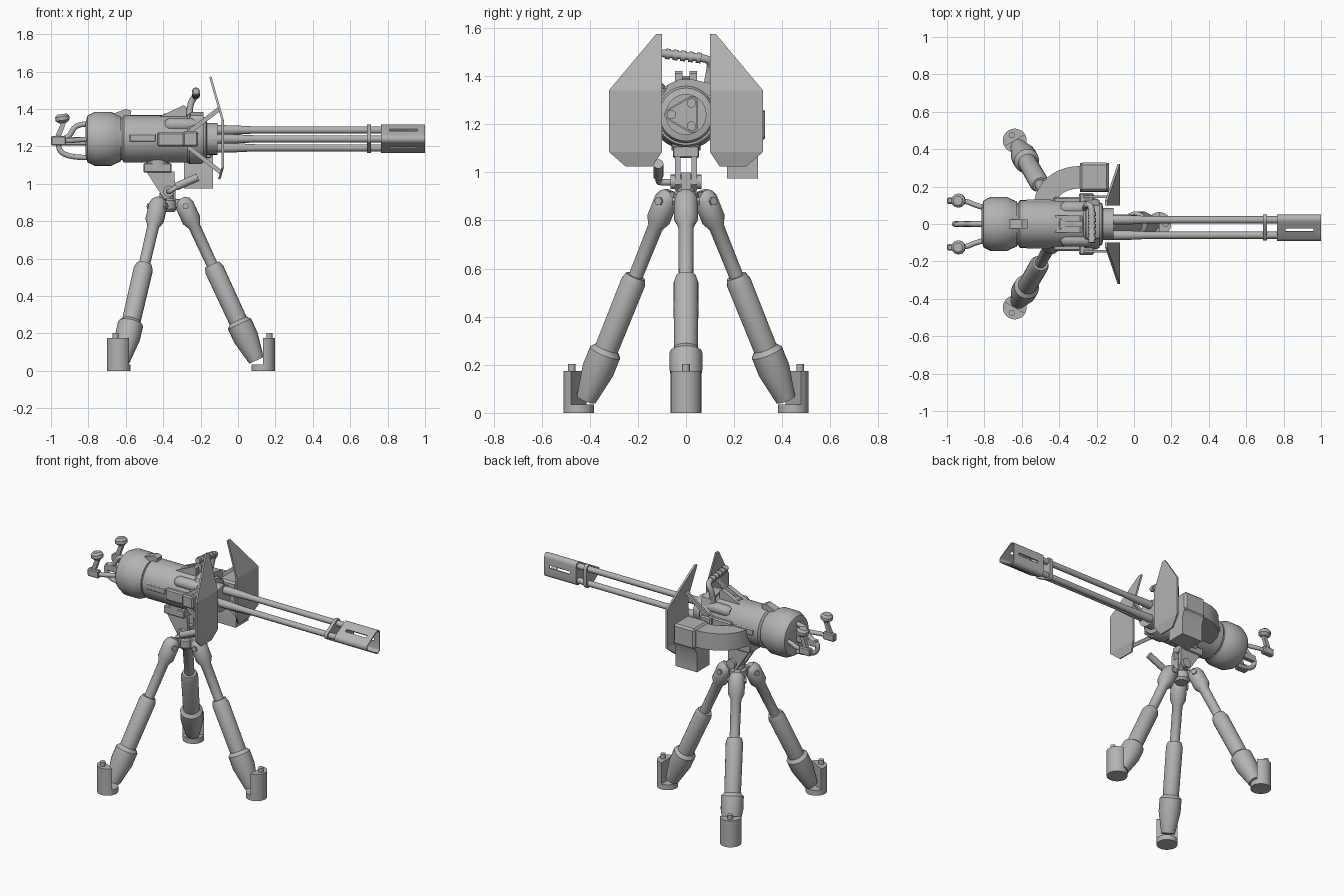
import bpy, bmesh, math
from mathutils import Vector, Matrix

if "Cube" in bpy.data.objects:
    bpy.data.objects.remove(bpy.data.objects["Cube"])

steel = bpy.data.materials.new("plain grey steel")
steel.use_nodes = True
steel.diffuse_color = (0.45, 0.45, 0.45, 1)
steel.node_tree.nodes["Principled BSDF"].inputs["Base Color"].default_value = (0.45, 0.45, 0.45, 1)

AXIS_Z = 1.24    # height of the barrel axis
HUB_X = -0.38    # centre of the tripod


def activate(ob):
    bpy.ops.object.select_all(action='DESELECT')
    ob.select_set(True)
    bpy.context.view_layer.objects.active = ob


def finish(name, bm, smooth=True):
    bmesh.ops.recalc_face_normals(bm, faces=bm.faces)
    me = bpy.data.meshes.new(name)
    bm.to_mesh(me)
    bm.free()
    ob = bpy.data.objects.new(name, me)
    bpy.context.collection.objects.link(ob)
    me.materials.append(steel)
    if smooth:
        activate(ob)
        bpy.ops.object.shade_smooth_by_angle(angle=math.radians(32))
    return ob


def loft(name, rings, smooth=True):
    """Skin a list of equal-length point loops and cap both ends."""
    bm = bmesh.new()
    loops = [[bm.verts.new(p) for p in ring] for ring in rings]
    for a, b in zip(loops, loops[1:]):
        for i in range(len(a)):
            j = (i + 1) % len(a)
            bm.faces.new((a[i], a[j], b[j], b[i]))
    bm.faces.new(loops[0])
    bm.faces.new(loops[-1])
    return finish(name, bm, smooth)


def lathe(name, start, direction, profile, sides=24):
    """Turn (distance, radius) pairs around a line."""
    start = Vector(start)
    q = Vector(direction).to_track_quat('Z', 'Y')
    turn = [2 * math.pi * i / sides for i in range(sides)]
    return loft(name, [[start + q @ Vector((r * math.cos(a), r * math.sin(a), d)) for a in turn]
                       for d, r in profile])


def rod(name, a, b, r, sides=16):
    d = Vector(b) - Vector(a)
    return lathe(name, a, d, [(0, r), (d.length, r)], sides)


def prism(name, pts, axis, lo, hi):
    """Extrude a flat outline along the named axis."""
    place = {'x': lambda u, v, w: (w, u, v), 'y': lambda u, v, w: (u, w, v),
             'z': lambda u, v, w: (u, v, w)}[axis]
    return loft(name, [[place(u, v, w) for u, v in pts] for w in (lo, hi)])


def box(name, x, y, z, bevel=0.0):
    bm = bmesh.new()
    size = [b - a for a, b in (x, y, z)]
    mid = [(a + b) / 2 for a, b in (x, y, z)]
    bmesh.ops.create_cube(bm, size=1, matrix=Matrix.Translation(mid) @ Matrix.Diagonal((*size, 1)))
    if bevel:
        bmesh.ops.bevel(bm, geom=bm.edges[:], offset=bevel, segments=1, affect='EDGES')
    return finish(name, bm, False)


def tube(name, pts, r):
    """Round bar through points, softened at the bends."""
    cu = bpy.data.curves.new(name, 'CURVE')
    cu.dimensions = '3D'
    cu.bevel_depth, cu.bevel_resolution, cu.use_fill_caps = r, 3, True
    sp = cu.splines.new('NURBS')
    sp.points.add(len(pts) - 1)
    for p, co in zip(sp.points, pts):
        p.co = (*co, 1)
    sp.use_endpoint_u, sp.order_u, sp.resolution_u = True, 3, 5
    ob = bpy.data.objects.new(name, cu)
    bpy.context.collection.objects.link(ob)
    cu.materials.append(steel)
    activate(ob)
    bpy.ops.object.convert(target='MESH')
    bpy.ops.object.shade_smooth_by_angle(angle=math.radians(40))
    return bpy.context.object


# Gun housing: rear drum, main body and front collar
lathe("rear_drum", (-0.815, 0, AXIS_Z), (1, 0, 0),
      [(0, .085), (.01, .125), (.05, .145), (.135, .145), (.165, .13), (.19, .12)], 32)
lathe("main_body", (-0.64, 0, AXIS_Z), (1, 0, 0),
      [(0, .112), (.02, .112), (.03, .127), (.44, .127), (.47, .11), (.475, .085), (.53, .085)], 32)
lathe("front_collar", (-0.27, 0, AXIS_Z), (1, 0, 0),
      [(0, .127), (.01, .135), (.07, .135), (.085, .127)], 32)

# Three barrels, clamp and muzzle
third = [math.radians(a) for a in (60, 180, 300)]
for i, a in enumerate(third):
    pos = (-0.13, -0.005 + .055 * math.cos(a), AXIS_Z + .055 * math.sin(a))
    lathe(f"barrel_{i + 1}", pos, (1, 0, 0),
          [(0, .026), (.1, .025), (.22, .019), (1.0, .019)], 16)


def tri_ring(x, reach, r):
    """Rounded triangle around the barrel axis."""
    pts = []
    for a in third:
        for k in range(-3, 4):
            t = a + k * math.radians(20)
            pts.append((x, -0.005 + reach * math.cos(a) + r * math.cos(t),
                        AXIS_Z + reach * math.sin(a) + r * math.sin(t)))
    return pts


loft("barrel_clamp", [tri_ring(.69, .058, .026), tri_ring(.712, .058, .026)])
muzzle = loft("muzzle_shroud", [tri_ring(x, .06, r) for x, r in
                                ((.8, .018), (.765, .018), (.765, .025), (1, .025), (1, .018), (.8, .018))][1:])
for i, a in enumerate(third):
    t = a + math.pi / 3
    cutter = box("slot_cutter", (.81, .96), (-.02, .02), (-.009, .009))
    cutter.rotation_euler.x = t
    cutter.location = (0, -0.005 + .055 * math.cos(t), AXIS_Z + .055 * math.sin(t))
    cutter.hide_render = True
    mod = muzzle.modifiers.new("slot", 'BOOLEAN')
    mod.operation, mod.solver, mod.object = 'DIFFERENCE', 'EXACT', cutter
    activate(muzzle)
    bpy.ops.object.modifier_apply(modifier=mod.name)
    bpy.data.objects.remove(cutter)

# Folded shields with struts, side boxes and covers, on both sides
for side, s in (("left", 1), ("right", -1)):
    bm = bmesh.new()
    rows = [[bm.verts.new((x, s * y, z)) for y in (inner, outer)] for x, inner, outer, z in
            ((-.148, .1, .125, 1.572), (-.082, .1, .32, 1.34), (-.082, .1, .32, 1.085), (-.1, .14, .25, 1.025))]
    for a, b in zip(rows, rows[1:]):
        bm.faces.new((a[0], a[1], b[1], b[0]))
    shield = finish(f"{side}_shield", bm, False)
    thick = shield.modifiers.new("thickness", 'SOLIDIFY')
    thick.thickness, thick.offset = .012, 0
    for part, z0, z1, x1 in (("upper", 1.27, 1.4, -.1), ("lower", 1.2, 1.06, -.09)):
        prism(f"{side}_{part}_strut", [(-.27, z0 - .015), (-.27, z0 + .015), (x1, z1 + .015), (x1, z1 - .015)],
              'y', s * .138, s * .152)
    box(f"{side}_side_box", (-.43, -.22), sorted((s * .08, s * .145)), (1.2, 1.275), .008)
    box(f"{side}_strut_mount", (-.295, -.215), sorted((s * .1, s * .165)), (1.2, 1.28), .008)
    lathe(f"{side}_top_canister", (-.39, s * .085, 1.315), (1, 0, 0),
          [(0, .022), (.02, .035), (.14, .035), (.165, .025)], 12)
    box(f"{side}_side_rail", (-.58, -.44), sorted((s * .1, s * .13)), (1.225, 1.265), .005)

    # Rear grips: bent arm, sloping stem and thumb pad
    y = s * .125
    tube(f"{side}_grip_arm", [(-.79, s * .085, 1.24), (-.85, s * .1, 1.235), (-.9, y, 1.23), (-.96, y, 1.23)], .014)
    box(f"{side}_grip_block", (-1, -.92), (y - .017, y + .017), (1.205, 1.255), .006)
    prism(f"{side}_grip_stem", [(-.98, 1.245), (-.95, 1.245), (-.915, 1.34), (-.94, 1.34)], 'y', y - .011, y + .011)
    lathe(f"{side}_thumb_pad", (-.935, y, 1.325), (-.15, 0, 1), [(0, .02), (.015, .038), (.035, .038), (.048, .025)], 12)

# Rear centre loop
tube("rear_trigger_loop", [(-.8, 0, 1.32), (-.87, 0, 1.32), (-.9, 0, 1.25), (-.97, 0, 1.23),
                           (-.94, 0, 1.14), (-.8, 0, 1.14)], .015)
box("trigger_bar", (-.96, -.8), (-.014, .014), (1.205, 1.25), .004)

# Top details: rear wedge, notched sight, carry handle
prism("rear_wedge", [(-.68, 1.37), (-.6, 1.4), (-.57, 1.39), (-.58, 1.33), (-.68, 1.33)], 'y', -.025, .025)
for side, s in (("left", 1), ("right", -1)):
    prism(f"{side}_sight_fin", [(-.43, 1.355), (-.29, 1.42), (-.275, 1.41), (-.275, 1.34), (-.42, 1.33)],
          'y', s * .014, s * .045)
box("sight_base", (-.4, -.27), (-.03, .03), (1.34, 1.375), .005)
prism("handle_bracket", [(-.09, 1.33), (-.075, 1.365), (-.03, 1.385), (.03, 1.385), (.1, 1.37), (.11, 1.32)],
      'x', -.255, -.185)
tube("carry_handle", [(-.225, -.1, 1.495), (-.225, -.02, 1.485), (-.225, .075, 1.475),
                      (-.235, .105, 1.46), (-.26, .1, 1.42), (-.26, .085, 1.34)], .017)
for i in range(5):
    y = -.085 + i * .032
    rod(f"handle_rib_{i + 1}", (-.225, y, 1.493 - i * .004), (-.225, y + .02, 1.49 - i * .004), .022)

# Ammunition box and curved feed chute
arc = [math.radians(180 - 9 * i) for i in range(11)]
chute = [(-.29 + .245 * math.cos(a), .1 + .21 * math.sin(a)) for a in arc]
chute += [(-.29 + .13 * math.cos(a), .1 + .09 * math.sin(a)) for a in reversed(arc)]
prism("feed_chute", [(-.535, .03)] + chute + [(-.42, .03)], 'z', 1.145, 1.255)
box("ammo_box_lid", (-.29, -.135), (.175, .328), (1.13, 1.265), .012)
prism("ammo_box", [(.17, .975), (.3, .975), (.3, 1.09), (.325, 1.15), (.18, 1.15), (.17, 1.1)], 'x', -.29, -.135)

# Yoke between gun and tripod
box("yoke_top", (-.505, -.355), (-.055, .055), (1.06, 1.11), .005)
lathe("yoke_pivot", (-.43, 0, 1.09), (0, 0, 1), [(0, .06), (.05, .06)])
for side, s in (("left", 1), ("right", -1)):
    prism(f"{side}_yoke_cheek", [(-.49, 1.065), (-.34, 1.065), (-.335, .95), (-.36, .925), (-.4, .925)],
          'y', s * .022, s * .045)
rod("yoke_axle", (-.37, -.065, .96), (-.37, .065, .96), .03)
tube("elevation_crank", [(-.37, -.05, .96), (-.37, -.11, .955), (-.35, -.115, .97), (-.29, -.115, 1.005)], .014)
rod("crank_grip", (-.33, -.115, .985), (-.215, -.115, 1.035), .021)

# Tripod hub
lathe("tripod_hub", (HUB_X, 0, .85), (0, 0, 1), [(0, .04), (.015, .052), (.06, .052), (.07, .04), (.1, .04)])
box("hub_post", (HUB_X - .03, HUB_X + .045), (-.021, .021), (.92, 1.0))

# Legs and feet, one per third of a turn
leg_profile = [(-.03, .022), (-.015, .04), (.01, .05), (.1, .05), (.135, .032), (.36, .03), (.36, .042),
               (.39, .052), (.69, .05), (.71, .068), (.79, .068), (.925, .042)]
for name, angle in (("front", 0), ("rear_left", 120), ("rear_right", 240)):
    spin = Matrix.Translation((HUB_X, 0, 0)) @ Matrix.Rotation(math.radians(angle), 4, 'Z')
    half = [math.radians(-90 + 15 * i) for i in range(13)]
    parts = [
        lathe(f"{name}_leg", (.09, 0, .895), (.42, 0, -.907), leg_profile, 20),
        box(f"{name}_leg_lug", (.02, .1), (-.022, .022), (.87, .92), .005),
        rod(f"{name}_leg_bolt", (.1, -.058, .88), (.1, .058, .88), .018, 6),
        lathe(f"{name}_foot_base", (.515, 0, 0), (0, 0, 1), [(0, .064), (.035, .064)]),
        prism(f"{name}_foot_column", [(.515 + .064 * math.cos(a), .064 * math.sin(a)) for a in half], 'z', 0, .175),
        rod(f"{name}_foot_pin", (.548, 0, .17), (.548, 0, .203), .016),
    ]
    for part in parts:
        part.data.transform(spin)
